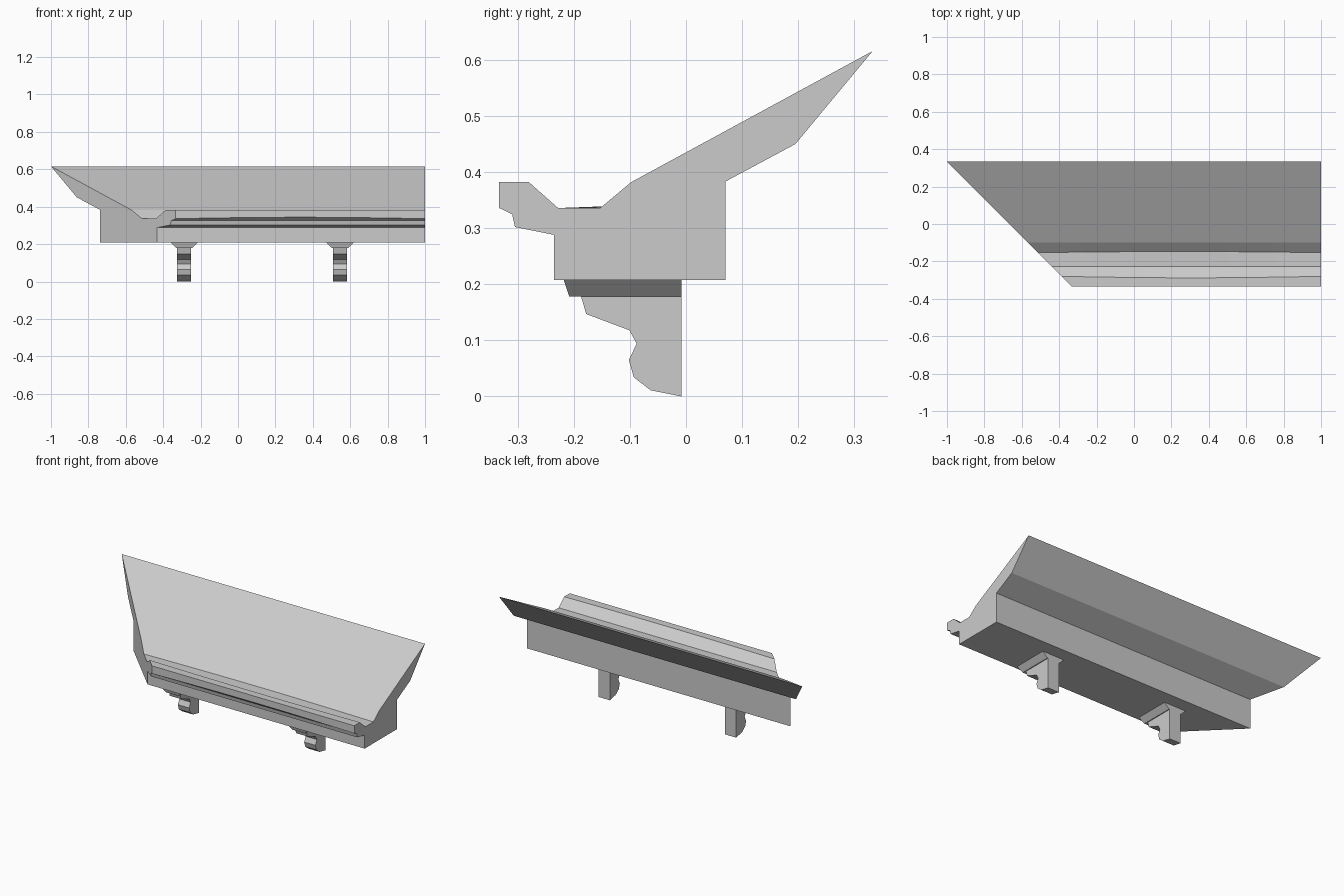
import bpy, bmesh, math

cube = bpy.data.objects.get("Cube")
if cube:
    bpy.data.objects.remove(cube)

stone = bpy.data.materials.new("grey_stone")
stone.use_nodes = True
GREY = (0.6, 0.6, 0.6, 1)
stone.diffuse_color = GREY
stone.node_tree.nodes["Principled BSDF"].inputs["Base Color"].default_value = GREY


def loft(name, rings):
    """Skin a closed solid through rings of equal point count."""
    bm = bmesh.new()
    loops = [[bm.verts.new(p) for p in ring] for ring in rings]
    count = len(loops[0])
    for a, b in zip(loops, loops[1:]):
        for i in range(count):
            j = (i + 1) % count
            bm.faces.new((a[i], a[j], b[j], b[i]))
    bm.faces.new(loops[0])
    bm.faces.new(loops[-1])
    bmesh.ops.recalc_face_normals(bm, faces=bm.faces)
    mesh = bpy.data.meshes.new(name)
    bm.to_mesh(mesh)
    bm.free()
    mesh.materials.append(stone)
    obj = bpy.data.objects.new(name, mesh)
    bpy.context.collection.objects.link(obj)
    return obj


# Eave moulding: (y, z) profile, square at the left end, mitred at the right end
eave = [(-.333, .382), (-.333, .336), (-.31, .325), (-.305, .302), (-.235, .288),
        (-.235, .208), (.07, .208), (.07, .383), (.195, .45), (.333, .616),
        (-.098, .382), (-.153, .336), (-.228, .336), (-.28, .382)]
# Slight bow along the length at the gutter lip and gutter edge
bow = {1: (0, .008), 11: (.006, .003), 13: (-.008, 0)}
STEPS = 6
rings = []
for s in range(STEPS + 1):
    t = s / STEPS
    sag = math.sin(math.pi * t)
    ring = []
    for i, (y, z) in enumerate(eave):
        dy, dz = bow.get(i, (0, 0))
        mitre = -.667 - y
        ring.append((mitre + (1 - mitre) * t, y + dy * sag, z + dz * sag))
    rings.append(ring)
loft("eave_moulding", rings)

# Brackets under the eave, each with a flared cap
scroll = [(-.187, .178), (-.178, .147), (-.101, .118), (-.088, .094), (-.102, .065),
          (-.093, .034), (-.063, .011), (-.008, 0), (-.008, .178)]


def cap_ring(x, half, front, z):
    return [(x - half, front, z), (x + half, front, z),
            (x + half, -.008, z), (x - half, -.008, z)]


for side, x in (("right", -.288), ("left", .545)):
    loft(side + "_bracket", [[(x + d, y, z) for y, z in scroll] for d in (-.037, .037)])
    loft(side + "_bracket_cap", [cap_ring(x, .042, -.208, .178),
                                 cap_ring(x, .072, -.218, .208)])
